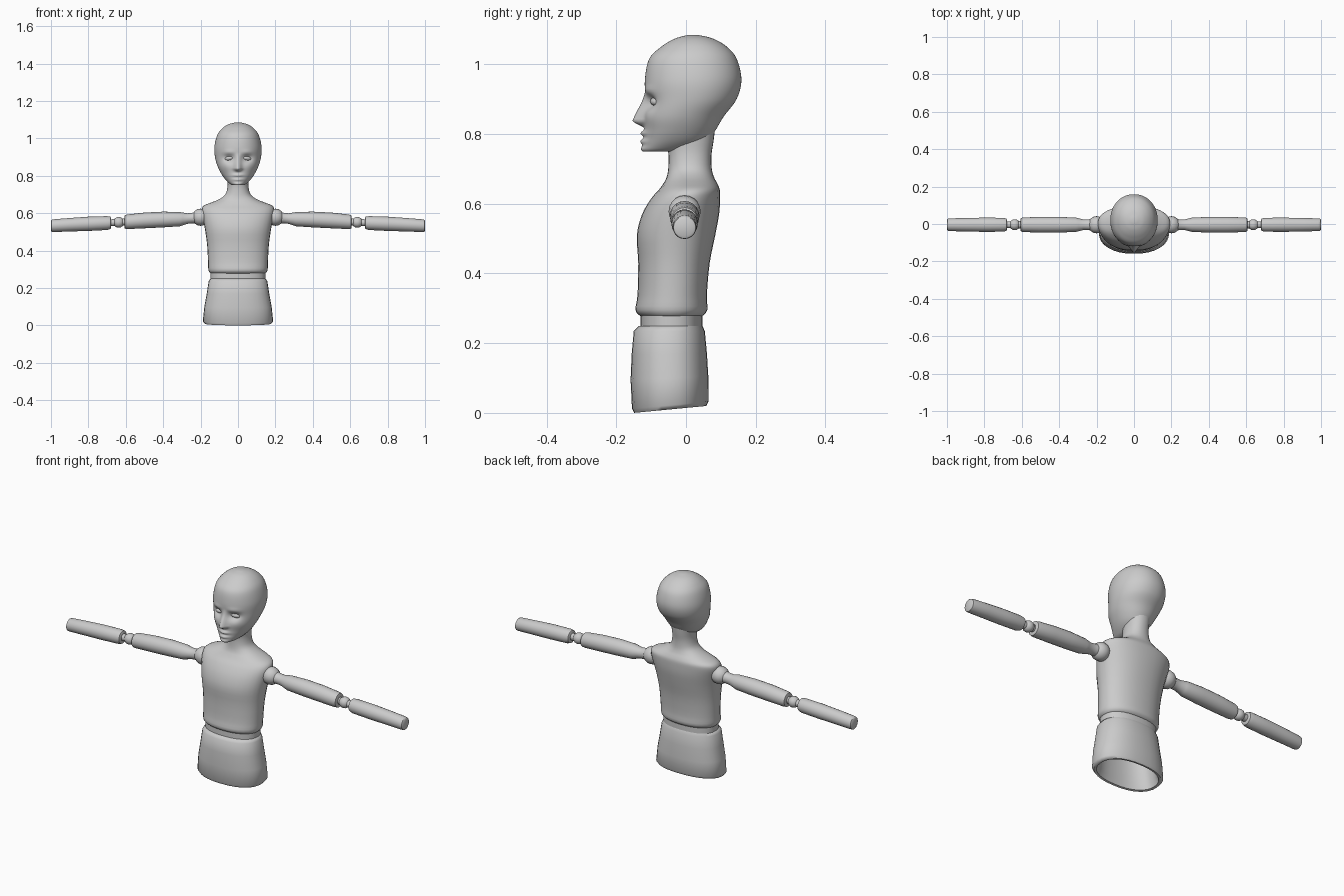
import bpy
import bmesh
import math
from math import cos, sin, pi, exp, radians

default_cube = bpy.data.objects.get("Cube")
if default_cube:
    bpy.data.objects.remove(default_cube, do_unlink=True)

# One plain grey for the whole mannequin
grey = bpy.data.materials.new("mannequin grey")
grey.use_nodes = True
colour = (0.6, 0.6, 0.6, 1.0)
grey.diffuse_color = colour
grey.node_tree.nodes["Principled BSDF"].inputs["Base Color"].default_value = colour


def catmull(keys, steps):
    """Resample a list of key tuples along a smooth curve."""
    rows = []
    for i in range(len(keys) - 1):
        a, b = keys[max(i - 1, 0)], keys[i]
        c, d = keys[i + 1], keys[min(i + 2, len(keys) - 1)]
        for s in range(steps):
            t = s / steps
            rows.append(tuple(
                q + 0.5 * t * (r - p + t * (2 * p - 5 * q + 4 * r - w + t * (3 * (q - r) + w - p)))
                for p, q, r, w in zip(a, b, c, d)))
    rows.append(keys[-1])
    return rows


def skin(name, rings, sharp=50):
    """Bridge closed rings of points, cap both ends and shade smooth."""
    bm = bmesh.new()
    loops = [[bm.verts.new(p) for p in ring] for ring in rings]
    n = len(loops[0])
    for low, high in zip(loops, loops[1:]):
        for i in range(n):
            j = (i + 1) % n
            bm.faces.new((low[i], low[j], high[j], high[i]))
    bm.faces.new(loops[0][::-1])
    bm.faces.new(loops[-1])
    bmesh.ops.recalc_face_normals(bm, faces=bm.faces)
    mesh = bpy.data.meshes.new(name)
    bm.to_mesh(mesh)
    bm.free()
    mesh.polygons.foreach_set("use_smooth", [True] * len(mesh.polygons))
    mesh.set_sharp_from_angle(angle=radians(sharp))
    mesh.materials.append(grey)
    obj = bpy.data.objects.new(name, mesh)
    bpy.context.collection.objects.link(obj)
    return obj


def oval(z, half, front, back, sides, power=2.0):
    """Horizontal superellipse ring, starting at the front centre."""
    mid, depth = (front + back) / 2, (back - front) / 2
    ring = []
    for i in range(sides):
        a = 2 * pi * i / sides
        s, c = sin(a), -cos(a)
        ring.append((half * math.copysign(abs(s) ** (2 / power), s),
                     mid + depth * math.copysign(abs(c) ** (2 / power), c), z))
    return ring


# Hips: hollow shell whose lower rim drops towards the front
hip_keys = [(0.2, 0.13, -0.13, 0.035), (0.04, 0.155, -0.135, 0.04),
            (0.012, 0.165, -0.14, 0.048), (0.01, 0.178, -0.149, 0.058),
            (0.022, 0.188, -0.155, 0.064), (0.1, 0.18, -0.159, 0.064),
            (0.17, 0.167, -0.156, 0.06), (0.235, 0.157, -0.15, 0.054),
            (0.25, 0.147, -0.135, 0.047)]
hip_rings = []
for key in hip_keys:
    tilt = 0.1 * max(0, 1 - key[0] / 0.2)
    hip_rings.append([(x, y, z + tilt * (y + 0.045))
                      for x, y, z in oval(*key, 32, 2.3)])
skin("hips", hip_rings, 60)

# Waist: recessed band between hips and chest
skin("waist", [oval(z, 0.147, -0.131, 0.047, 32, 2.3) for z in (0.23, 0.3)])

# Chest, shoulders and neck in one loft
chest_keys = [(0.278, 0.147, -0.131, 0.047), (0.295, 0.158, -0.145, 0.061),
              (0.34, 0.16, -0.139, 0.06), (0.43, 0.165, -0.137, 0.068),
              (0.51, 0.176, -0.141, 0.084), (0.57, 0.187, -0.126, 0.095),
              (0.615, 0.194, -0.1, 0.098), (0.64, 0.183, -0.078, 0.097),
              (0.658, 0.14, -0.065, 0.09), (0.675, 0.1, -0.056, 0.081),
              (0.7, 0.068, -0.051, 0.074), (0.74, 0.056, -0.05, 0.073),
              (0.78, 0.056, -0.055, 0.079), (0.83, 0.06, -0.05, 0.085)]
skin("chest_and_neck", [oval(*k, 32, 2.2) for k in catmull(chest_keys, 3)])

# Head: egg-shaped loft with the face pushed out of its front
head_keys = [(0.75, 0.03, -0.122, -0.02), (0.758, 0.045, -0.125, 0.02),
             (0.78, 0.068, -0.121, 0.06), (0.81, 0.089, -0.12, 0.084),
             (0.85, 0.109, -0.12, 0.108), (0.9, 0.123, -0.116, 0.145),
             (0.955, 0.126, -0.118, 0.159), (1.015, 0.112, -0.106, 0.146),
             (1.05, 0.088, -0.072, 0.118), (1.073, 0.056, -0.034, 0.08),
             (1.083, 0.022, 0.0, 0.042), (1.085, 0.003, 0.017, 0.023)]


def bump(value, centre, width):
    return exp(-((value - centre) / width) ** 2)


def sculpt(x, y, z):
    """Nose, lips, chin, brow and eye sockets as soft offsets along y."""
    if y > 0:
        return x, y, z
    ax = abs(x)
    if z > 0.836:
        ridge = max(0, 1 - (z - 0.836) / 0.085)
    else:
        ridge = max(0, 1 - (0.836 - z) / 0.017)
    nose = 0.034 * ridge * bump(x, 0, 0.011 + 0.009 * ridge)
    lips = bump(x, 0, 0.026) * (0.011 * bump(z, 0.802, 0.007) + 0.01 * bump(z, 0.779, 0.008))
    chin = 0.004 * bump(z, 0.757, 0.01) * bump(x, 0, 0.025)
    socket = 0.019 * bump(ax, 0.048, 0.027) * bump(z, 0.892, 0.019)
    brow = 0.005 * bump(ax, 0.05, 0.03) * bump(z, 0.925, 0.012)
    cheek = 0.004 * bump(ax, 0.06, 0.03) * bump(z, 0.85, 0.025)
    return x, y - nose - lips - chin - brow - cheek + socket, z


head_rings = [[sculpt(*p) for p in oval(*k, 96, 2.1)] for k in catmull(head_keys, 7)]
skin("head", head_rings, 70)


def lathe_x(name, keys, side, sides=20):
    """Turned limb along x from (x, radius, centre height) keys."""
    rings = []
    for x, r, z in keys:
        rings.append([(side * x, -0.004 + r * cos(2 * pi * i / sides),
                       z + r * sin(2 * pi * i / sides)) for i in range(sides)])
    return skin(name, rings, 45)


def ball_keys(x, r, z, steps=8):
    return [(x - r * cos(pi * i / steps), max(r * sin(pi * i / steps), 0.001), z)
            for i in range(steps + 1)]


# Arms and closed eyelids, mirrored left and right
for label, side in (("left", 1), ("right", -1)):
    lathe_x(label + "_shoulder_joint", ball_keys(0.2, 0.046, 0.578), side)
    lathe_x(label + "_upper_arm", [
        (0.21, 0.034, 0.578), (0.245, 0.028, 0.574), (0.27, 0.028, 0.571),
        (0.295, 0.034, 0.569), (0.31, 0.038, 0.568), (0.4, 0.042, 0.566),
        (0.5, 0.042, 0.561), (0.59, 0.039, 0.554), (0.605, 0.036, 0.553),
        (0.608, 0.026, 0.553)], side)
    lathe_x(label + "_elbow_pin", [(0.59, 0.019, 0.553), (0.7, 0.018, 0.548)], side)
    lathe_x(label + "_elbow_joint", ball_keys(0.638, 0.029, 0.551), side)
    lathe_x(label + "_forearm", [
        (0.678, 0.024, 0.548), (0.682, 0.033, 0.548), (0.7, 0.037, 0.547),
        (0.8, 0.038, 0.543), (0.9, 0.036, 0.538), (0.985, 0.034, 0.533),
        (0.996, 0.032, 0.532), (1.0, 0.025, 0.532)], side)
    lid = lathe_x(label + "_eyelid", ball_keys(0, 1, 0, 12), 1, 24)
    lid.scale = (0.025, 0.014, 0.012)
    lid.rotation_euler = (0, side * radians(8), side * radians(22))
    lid.location = (side * 0.048, -0.087, 0.893)
